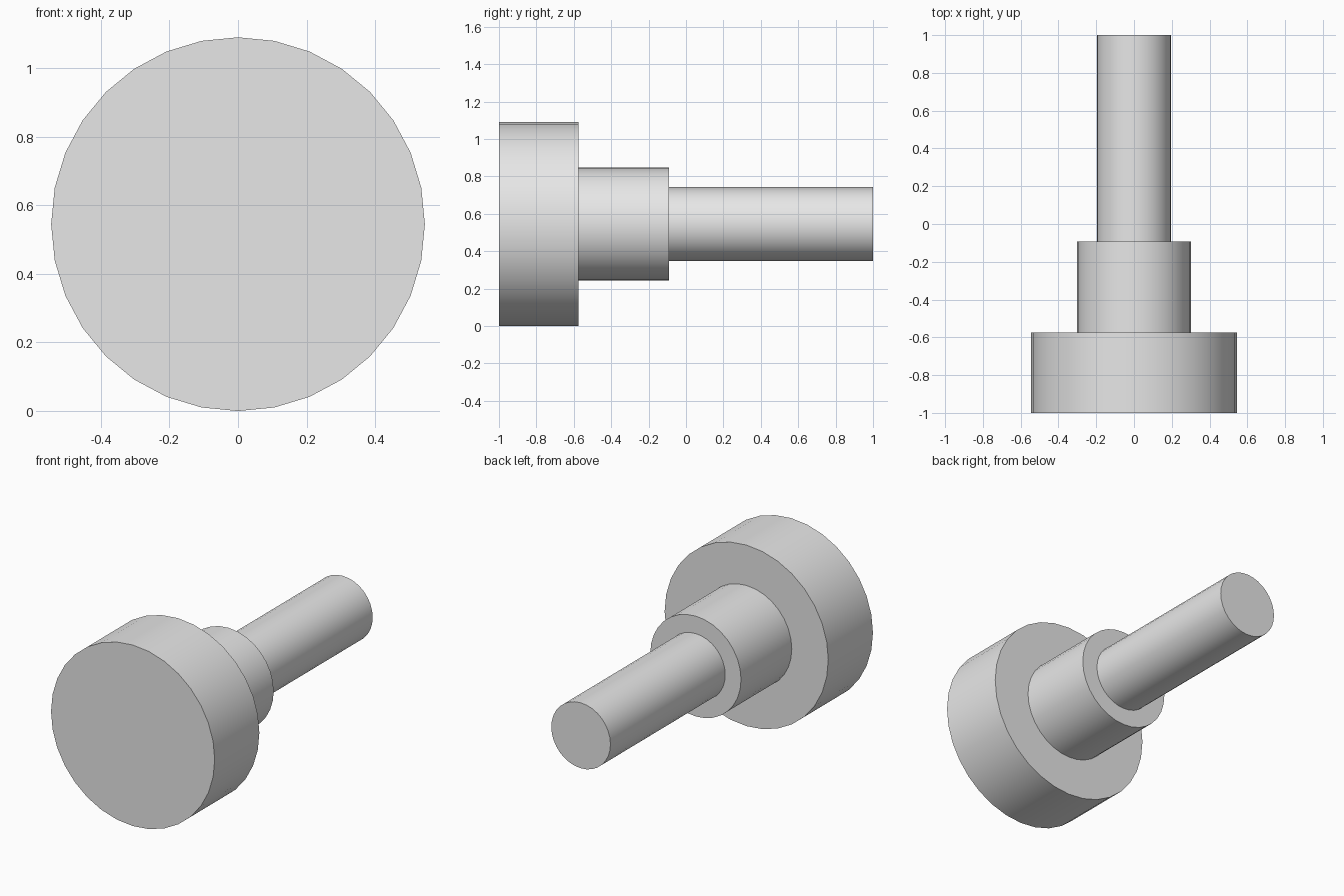
import bpy
import math

cube = bpy.data.objects.get("Cube")
if cube:
    bpy.data.objects.remove(cube, do_unlink=True)

# Plain grey for every part
grey = bpy.data.materials.new("plain_grey")
grey.use_nodes = True
colour = (0.8, 0.8, 0.8, 1)
grey.diffuse_color = colour
grey.node_tree.nodes["Principled BSDF"].inputs["Base Color"].default_value = colour

AXIS_HEIGHT = 0.545


def add_cylinder(name, radius, front, back):
    """Cylinder lying along y, from front to back."""
    bpy.ops.mesh.primitive_cylinder_add(
        vertices=32, radius=radius, depth=back - front,
        location=(0, (front + back) / 2, AXIS_HEIGHT),
        rotation=(math.pi / 2, 0, 0))
    part = bpy.context.object
    part.name = name
    part.data.materials.append(grey)
    bpy.ops.object.shade_smooth_by_angle(angle=math.radians(30))


# Wide head, stepped collar and slim shaft on one axis
add_cylinder("head", AXIS_HEIGHT, -1, -0.575)
add_cylinder("collar", 0.302, -0.575, -0.092)
add_cylinder("shaft", 0.197, -0.092, 1)
